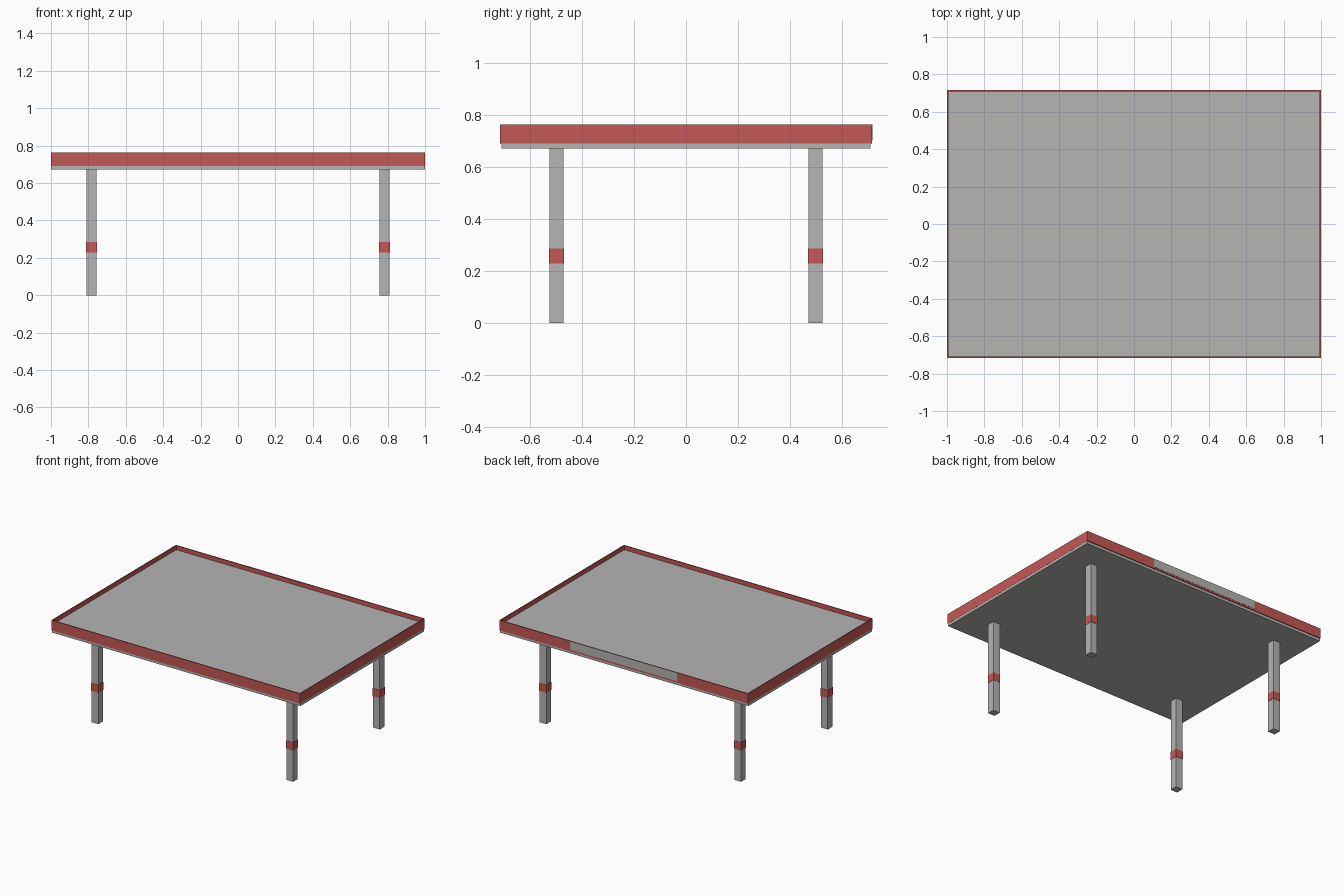
import bpy

cube = bpy.data.objects.get("Cube")
if cube:
    bpy.data.objects.remove(cube, do_unlink=True)


def material(name, rgb):
    m = bpy.data.materials.new(name)
    m.use_nodes = True
    m.diffuse_color = (*rgb, 1)
    m.node_tree.nodes["Principled BSDF"].inputs["Base Color"].default_value = (*rgb, 1)
    return m


grey = material("light_grey", (0.46, 0.46, 0.455))
red = material("soft_red", (0.56, 0.098, 0.089))


def box(name, x, y, z, mat):
    """Box spanning the (min, max) pairs on each axis."""
    centre = [(a + b) / 2 for a, b in (x, y, z)]
    size = [b - a for a, b in (x, y, z)]
    bpy.ops.mesh.primitive_cube_add(size=1, location=centre)
    ob = bpy.context.object
    ob.name = name
    ob.scale = size
    bpy.ops.object.transform_apply(location=False, rotation=False, scale=True)
    ob.data.materials.append(mat)
    return ob


HX, HY, RIM = 1.0, 0.716, 0.007   # half sizes and rim thickness
Z_LOW, Z_TOP = 0.691, 0.764       # rim height range

# Table board: lower slab and raised surface inside the rim
box("lower_slab", (-0.999, 0.999), (-0.71, 0.71), (0.672, Z_LOW), grey)
box("table_surface", (-HX + RIM, HX - RIM), (-HY + RIM, HY - RIM),
    (Z_LOW, 0.733), grey)

# Raised rim: long rails front and back, short rails between them
for side, s in (("front", -1), ("back", 1)):
    y = sorted((s * HY, s * (HY - RIM)))
    box(side + "_rim", (-HX, HX), y, (Z_LOW, Z_TOP), red)
for side, s in (("right", -1), ("left", 1)):
    x = sorted((s * HX, s * (HX - RIM)))
    box(side + "_rim", x, (-HY + RIM, HY - RIM), (Z_LOW, Z_TOP), red)

# Grey plate on the back rail
box("back_plate", (-0.43, 0.43), (HY - 0.001, HY + 0.0015), (0.703, Z_TOP), grey)

# Square legs, each with a coloured band
LX, LY, HALF = 0.783, 0.498, 0.027
for fb, sy in (("front", -1), ("back", 1)):
    for lr, sx in (("right", -1), ("left", 1)):
        cx, cy = sx * LX, sy * LY
        box(f"{fb}_{lr}_leg", (cx - HALF, cx + HALF), (cy - HALF, cy + HALF),
            (0, 0.672), grey)
        b = HALF + 0.002
        box(f"{fb}_{lr}_leg_band", (cx - b, cx + b), (cy - b, cy + b),
            (0.229, 0.286), red)
